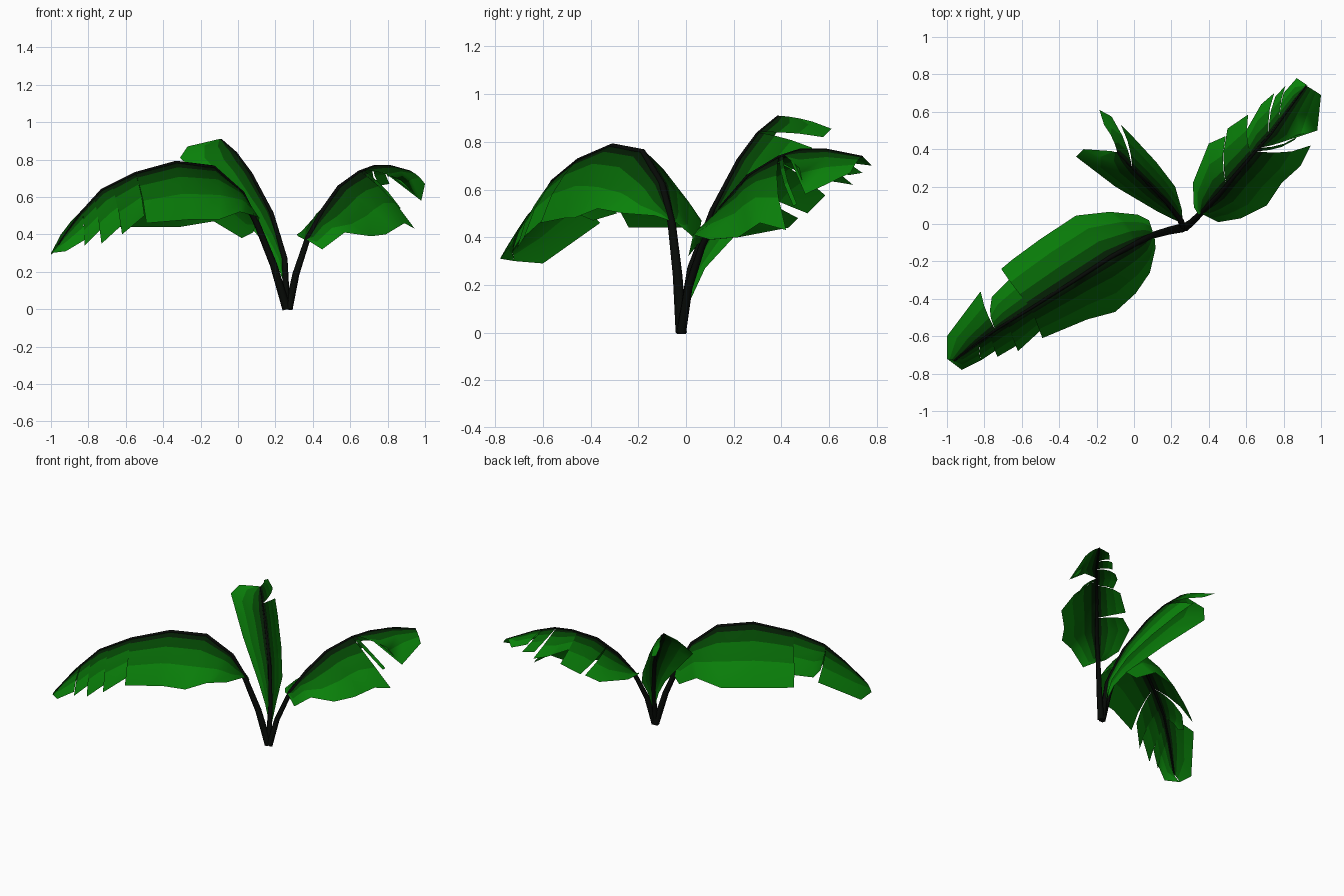
import bpy, bmesh
from mathutils import Vector


def material(name, rgb):
    m = bpy.data.materials.new(name)
    m.diffuse_color = (*rgb, 1)
    return m


STEM = material("stem_dark", (0.002, 0.003, 0.002))
# Greens from the dark midrib out to the bright margin
GREENS = [material("leaf_green_%d" % i, c) for i, c in enumerate(
    [(0.001, 0.012, 0.001), (0.001, 0.06, 0.001), (0.002, 0.14, 0.002), (0.003, 0.22, 0.003)])]
ROWS = [0, 0.12, 0.3, 0.6, 1]


def on_rib(rib, t):
    i = min(int(t), len(rib) - 2)
    return Vector(rib[i]).lerp(Vector(rib[i + 1]), t - i)


def with_rib_joints(panel):
    # Add a station wherever the midrib bends
    out = []
    for a, b in zip(panel, panel[1:]):
        out.append((a[0], Vector(a[1:])))
        for k in range(int(a[0]) + 1, int(b[0]) + 1):
            if a[0] + 0.05 < k < b[0] - 0.05:
                f = (k - a[0]) / (b[0] - a[0])
                out.append((k, Vector(a[1:]).lerp(Vector(b[1:]), f)))
    return out + [(panel[-1][0], Vector(panel[-1][1:]))]


def stem(name, rib, r0, r1):
    cu = bpy.data.curves.new(name, 'CURVE')
    cu.dimensions = '3D'
    cu.bevel_depth = 1
    cu.bevel_resolution = 1
    cu.use_fill_caps = True
    sp = cu.splines.new('POLY')
    sp.points.add(len(rib) - 1)
    for i, p in enumerate(rib):
        r = r1 + (r0 - r1) * (1 - i / (len(rib) - 1)) ** 1.6
        sp.points[i].co = (p[0], p[1], p[2] - (r * 0.6 if i else 0), 1)
        sp.points[i].radius = r
    sp.use_smooth = True
    cu.materials.append(STEM)
    bpy.context.collection.objects.link(bpy.data.objects.new(name, cu))


def blade(name, rib, left, right, bulge=0.07):
    # Each half is a list of torn panels; a panel lists (rib position, edge x, y, z)
    bm = bmesh.new()
    for side, panels in ((1, left), (-1, right)):
        for panel in panels:
            grid = []
            for t, edge in with_rib_joints(panel):
                root = on_rib(rib, t)
                tangent = on_rib(rib, min(t + 0.5, len(rib) - 1)) - on_rib(rib, max(t - 0.5, 0))
                chord = edge - root
                n = tangent.cross(chord).normalized() * side * chord.length * bulge
                grid.append([bm.verts.new(root + chord * u + n * 4 * u * (1 - u)) for u in ROWS])
            for a, b in zip(grid, grid[1:]):
                for j in range(len(ROWS) - 1):
                    q = [a[j], b[j], b[j + 1], a[j + 1]]
                    f = bm.faces.new(q if side > 0 else q[::-1])
                    f.material_index = j
                    f.smooth = True
    bmesh.ops.remove_doubles(bm, verts=bm.verts, dist=0.0005)
    me = bpy.data.meshes.new(name)
    bm.to_mesh(me)
    bm.free()
    for m in GREENS:
        me.materials.append(m)
    bpy.context.collection.objects.link(bpy.data.objects.new(name, me))


# Large leaf reaching to the front left
rib = [(.26, -.02, 0), (.19, -.035, .25), (.10, -.06, .47), (.02, -.10, .63), (-.13, -.18, .765),
       (-.33, -.31, .79), (-.55, -.45, .73), (-.73, -.56, .64), (-.83, -.63, .53), (-.96, -.73, .35)]
front_half = [
    [(2, .11, -.07, .47), (2.2, .115, -.13, .49), (2.6, .085, -.26, .50), (3.2, .01, -.37, .52),
     (4, -.10, -.47, .48), (4.7, -.25, -.51, .48), (6, -.49, -.61, .46)],
    [(6, -.50, -.57, .50), (6.7, -.62, -.68, .40)],
    [(6.7, -.61, -.64, .46), (7.4, -.73, -.71, .35)],
    [(7.4, -.73, -.67, .43), (8, -.82, -.73, .34)],
    [(8, -.82, -.73, .37), (8.6, -.92, -.78, .31), (9, -1, -.72, .30)]]
back_half = [
    [(2, .10, -.04, .46), (2.2, .08, .02, .41), (2.5, .02, .05, .38), (3.1, -.13, .065, .47),
     (4, -.31, .045, .44), (5, -.50, -.08, .44), (5.5, -.65, -.19, .44), (6, -.71, -.24, .44)],
    [(6, -.66, -.29, .50), (6.6, -.76, -.39, .47), (7.1, -.77, -.46, .50)],
    [(7.1, -.82, -.36, .46), (8, -1, -.60, .29), (9, -1, -.72, .30)]]
stem("front_left_stem", rib, .024, .005)
blade("front_left_leaf", rib, front_half, back_half)

# Medium leaf reaching to the back right
rib = [(.27, -.02, 0), (.31, .01, .20), (.37, .07, .38), (.45, .15, .53), (.54, .26, .66),
       (.65, .39, .74), (.73, .48, .77), (.81, .59, .77), (.92, .74, .74)]
left_half = [
    [(1.9, .345, .05, .38), (2, .32, .09, .39), (2.3, .315, .22, .40), (3, .40, .43, .44),
     (3.5, .49, .47, .48)],
    [(3.5, .50, .51, .50), (4.8, .61, .585, .575)],
    [(4.8, .60, .50, .65), (5.1, .68, .64, .63), (5.9, .75, .70, .62)],
    [(5.9, .755, .68, .66), (6.6, .81, .74, .67)],
    [(6.6, .80, .70, .71), (7.4, .87, .78, .70), (8, .93, .74, .74)]]
right_half = [
    [(2, .37, .05, .37), (2.2, .45, .01, .32), (2.5, .57, .03, .41), (3, .71, .10, .39),
     (3.7, .79, .22, .40), (4.4, .89, .31, .46), (5, .945, .42, .43)],
    [(5, .86, .45, .53), (5.2, .87, .465, .54)],
    [(5.2, .87, .475, .69), (6, .98, .50, .58), (8, 1, .69, .67)]]
stem("back_right_stem", rib, .022, .004)
blade("back_right_leaf", rib, left_half, right_half)

# Upright young leaf leaning to the back left
rib = [(.26, -.02, 0), (.25, .02, .28), (.18, .11, .52), (.07, .22, .73), (-.01, .30, .84),
       (-.09, .385, .91)]
left_half = [
    [(.5, .25, .01, .13), (1, .20, .03, .26), (1.5, .12, .07, .38), (2.3, -.10, .20, .61),
     (3.5, -.31, .36, .81), (4.3, -.27, .40, .87), (5, -.12, .39, .905)]]
right_half = [
    [(.5, .26, .02, .14), (.9, .255, .08, .27), (1.4, .22, .20, .40), (2.2, .12, .33, .55),
     (3.2, 0, .46, .70), (4, -.07, .53, .775)],
    [(4, -.12, .575, .82), (4.6, -.185, .61, .855), (5, -.16, .53, .885)]]
stem("back_left_stem", rib, .020, .004)
blade("back_left_leaf", rib, left_half, right_half, 0.06)
